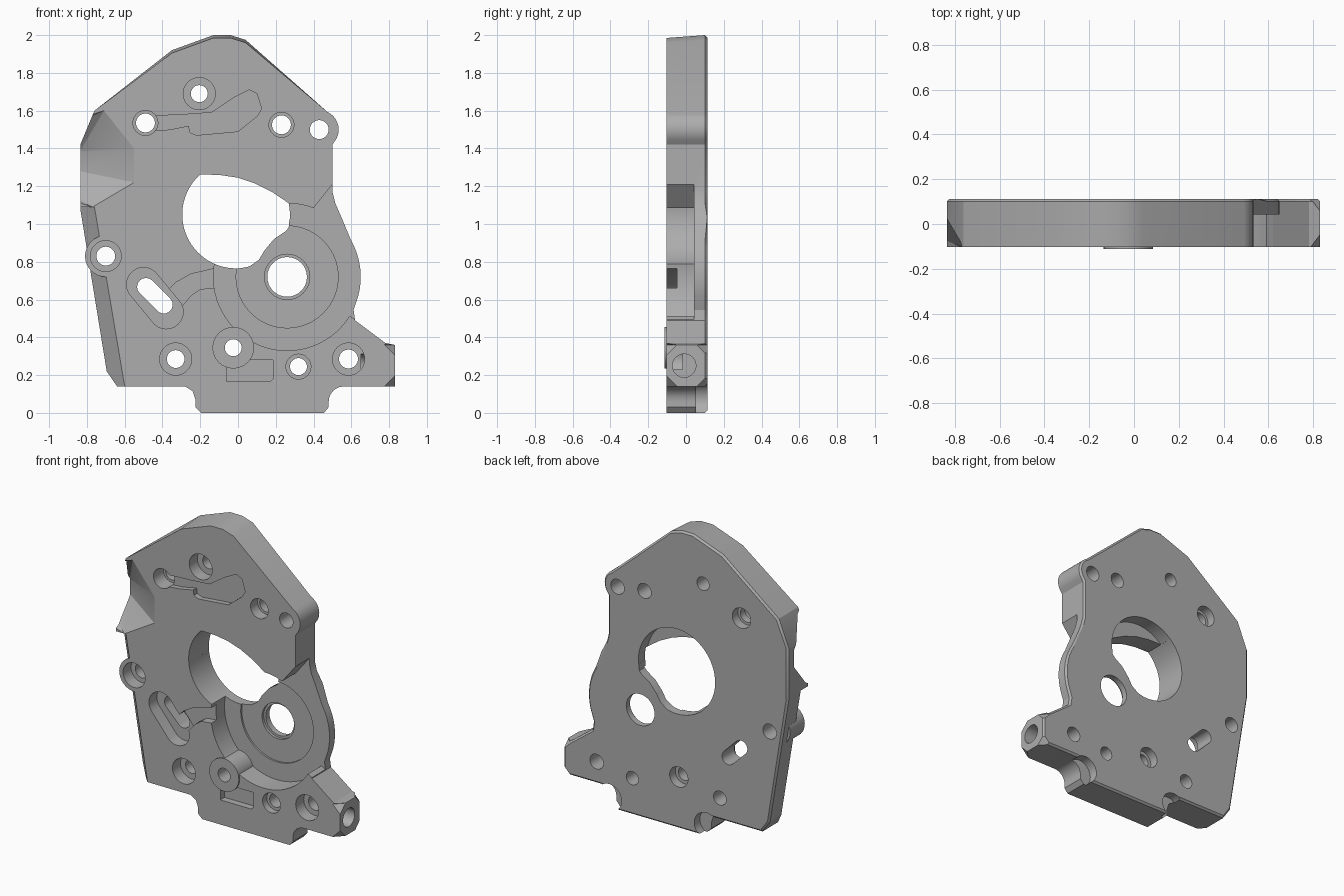
import bpy, bmesh, math
from mathutils import Vector

default = bpy.data.objects.get("Cube")
if default:
    bpy.data.objects.remove(default, do_unlink=True)

FRONT, BACK, OUT = -0.105, 0.11, 0.3   # plate faces and cutter overshoot
FLOOR = 0.04                           # depth of the gear pocket floor

metal = bpy.data.materials.new("grey_metal")
metal.use_nodes = True
metal.diffuse_color = (0.42, 0.42, 0.42, 1)
metal.node_tree.nodes["Principled BSDF"].inputs["Base Color"].default_value = metal.diffuse_color


def make_object(name, bm):
    bmesh.ops.recalc_face_normals(bm, faces=bm.faces)
    mesh = bpy.data.meshes.new(name)
    bm.to_mesh(mesh)
    bm.free()
    mesh.materials.append(metal)
    obj = bpy.data.objects.new(name, mesh)
    bpy.context.collection.objects.link(obj)
    return obj


def arc(x, z, radius, start=0, end=360, steps=32):
    count = steps if end - start == 360 else steps + 1
    angles = [math.radians(start + (end - start) * i / steps) for i in range(count)]
    return [(x + radius * math.cos(a), z + radius * math.sin(a)) for a in angles]


def prism(name, profile, near, far, chamfer=0):
    """Extrude an x-z profile along y, with an optional chamfer at the back."""
    bm = bmesh.new()
    face = bm.faces.new([bm.verts.new((x, near, z)) for x, z in profile])
    made = bmesh.ops.extrude_face_region(bm, geom=[face])["geom"]
    for v in made:
        if isinstance(v, bmesh.types.BMVert):
            v.co.y = far
    if chamfer:
        rim = [e for e in bm.edges if all(abs(v.co.y - far) < 1e-5 for v in e.verts)]
        bmesh.ops.bevel(bm, geom=rim, offset=chamfer, segments=1, affect='EDGES', clamp_overlap=False)
    return make_object(name, bm)


def hull(name, points):
    bm = bmesh.new()
    for p in points:
        bm.verts.new(p)
    bmesh.ops.convex_hull(bm, input=bm.verts)
    return make_object(name, bm)


def combine(target, tool, operation='DIFFERENCE'):
    mod = target.modifiers.new("shape", 'BOOLEAN')
    mod.operation, mod.solver, mod.object = operation, 'EXACT', tool
    bpy.context.view_layer.objects.active = target
    bpy.ops.object.modifier_apply(modifier=mod.name)
    bpy.data.objects.remove(tool, do_unlink=True)


def cut(profile, near=-OUT, far=OUT):
    combine(plate, prism("cutter", profile, near, far))


def side_hole(x, y, z, radius, depth):
    bm = bmesh.new()
    bmesh.ops.create_cone(bm, cap_ends=True, segments=32, radius1=radius, radius2=radius, depth=2 * depth)
    for v in bm.verts:
        v.co = Vector((v.co.z + x, v.co.x + y, v.co.y + z))
    combine(plate, make_object("cutter", bm))


# Plate outline: foot, right arm, round flange, top boss, peak, left side
outline = [(-.64, .14), (-.28, .14), (-.24, .115), (-.225, .07), (-.225, .03), (-.195, 0),
           (.455, 0), (.48, .03)]
outline += arc(.56, .06, .08, 180, 90, 6)
outline += [(.83, .14), (.83, .36), (.78, .37), (.62, .49), (.612, .545)]
outline += arc(.26, .72, .39, -15, 30, 8)
outline += [(.55, 1.03), (.515, 1.11), (.5, 1.17), (.5, 1.42)]
outline += arc(.43, 1.5, .103, -30, 65, 9)
outline += [(.04, 1.975), (-.04, 2), (-.13, 2), (-.35, 1.92), (-.76, 1.6),
            (-.835, 1.42), (-.835, 1.08), (-.695, .22)]
plate = prism("mounting_plate", outline, FRONT, BACK, 0.012)
for v in plate.data.vertices:            # slight draft at the peak
    if v.co.z > 1.9 and v.co.y < 0:
        v.co.z -= 0.015

# Sloped left edge and faceted hollow above it
slope = []
for z, inner, outer in ((1.09, -.76, -.84), (.1, -.593, -.675)):
    slope += [(inner, FRONT, z), (outer, -.02, z), (outer - OUT, -.02, z),
              (outer - OUT, -OUT, z), (inner, -OUT, z)]
combine(plate, hull("cutter", slope))
hollow = [(-.55, FRONT, 1.4), (-.55, FRONT, 1.22), (-.71, FRONT, 1.6), (-.77, FRONT, 1.09),
          (-.84, .05, 1.38), (-.84, .05, 1.28)]
hollow += [(x - (OUT if x < -.6 else 0), y if x < -.8 else -OUT, z) for x, y, z in hollow]
combine(plate, hull("cutter", hollow))

# Gear pocket, open towards the right
pocket = arc(.26, .72, .39, 69, 328, 48)
pocket += [(.66, .47), (1, .47), (1, 1.21), (.5, 1.21)]
cut(pocket, far=FLOOR)
cut(arc(.26, .72, .27, steps=64), near=FLOOR - .02, far=FLOOR + .012)
cut(arc(.26, .72, .12), near=0, far=FLOOR + .03)
cut(arc(.26, .72, .105))

# Main opening, with a lip left in front of the upper part
opening = arc(-.01, 1.05, .285, 132, 275, 28)
opening += [(.06, .775), (.11, .81), (.14, .86), (.19, .92), (.25, .96), (.268, .98),
            (.275, 1.05), (.268, 1.11), (.18, 1.17), (.09, 1.215), (0, 1.245), (-.1, 1.26)]
cut(opening)
cut(arc(-.01, 1.05, .285, -5, 185, 32), near=.02)

# Slanted slot with its recess and the channel to the pocket
def slot(x1, z1, x2, z2, radius):
    return arc(x1, z1, radius, 45, 225, 12) + arc(x2, z2, radius, 225, 405, 12)


cut([(-.4, .62), (-.33, .69), (-.25, .735), (-.1, .77), (-.1, .665),
     (-.2, .655), (-.25, .62), (-.3, .56)], far=-.05)
cut(slot(-.5, .68, -.38, .535, .09), far=-.02)
cut(slot(-.487, .667, -.393, .573, .047))

# Shallow oil groove and rectangular recess
cut([(-.49, 1.57), (-.28, 1.58), (-.14, 1.59), (-.02, 1.67), (.06, 1.71), (.1, 1.69),
     (.125, 1.61), (.1, 1.57), (0, 1.49), (-.22, 1.47), (-.255, 1.485), (-.26, 1.52),
     (-.36, 1.5), (-.49, 1.49)], far=-.07)
cut([(-.06, .165), (.17, .165), (.185, .18), (.185, .28), (-.06, .28)], far=-.06)

# Round pads around two bolt holes
combine(plate, prism("pad", arc(-.025, .345, .11), FRONT - .01, FLOOR + .02), 'UNION')
combine(plate, prism("pad", arc(-.7, .83, .11), FRONT, .05), 'UNION')

# Bolt holes: x, z, hole radius, counterbore radius, counterbore end
for x, z, radius, bore, end in (
        (-.205, 1.69, .045, .085, -.02), (-.49, 1.535, .05, .066, .0),
        (.23, 1.525, .05, .066, -.03), (.43, 1.5, .05, 0, 0),
        (-.7, .83, .05, .082, -.02), (-.33, .285, .047, .085, -.02),
        (-.025, .345, .045, 0, 0), (.32, .245, .045, .066, -.06),
        (.585, .285, .05, .085, -.02)):
    cut(arc(x, z, radius))
    if bore:
        cut(arc(x, z, bore), far=end)
for x, z in ((-.025, .345), (-.49, 1.535)):      # wider at the back
    cut(arc(x, z, .068), near=.05)

# Relief scoops at the foot corners, on the back
for x in (-.23, .49):
    cut(arc(x, .07, .09), near=.05)

# Tapered end of the right arm
for y in (FRONT, BACK):
    inward = .065 if y < 0 else -.065
    for z, rise in ((.14, .065), (.36, -.065)):
        tip = [(.84, y + inward, z), (.84, y, z + rise), (.775, y, z)]
        outer = [(px + .05, py - inward, pz - rise) for px, py, pz in tip]
        combine(plate, hull("cutter", tip + outer))

# Threaded holes on the right side
side_hole(.5, -.015, 1.3, .06, .03)
side_hole(.5, -.015, 1.3, .032, .16)
side_hole(.83, -.012, .25, .062, .18)

# Centre the plate and shade it
corners = [v.co.copy() for v in plate.data.vertices]
middle = (min(c.y for c in corners) + max(c.y for c in corners)) / 2
for v in plate.data.vertices:
    v.co.y -= middle
bpy.ops.object.select_all(action='DESELECT')
plate.select_set(True)
bpy.context.view_layer.objects.active = plate
bpy.ops.object.shade_smooth_by_angle(angle=math.radians(25))
